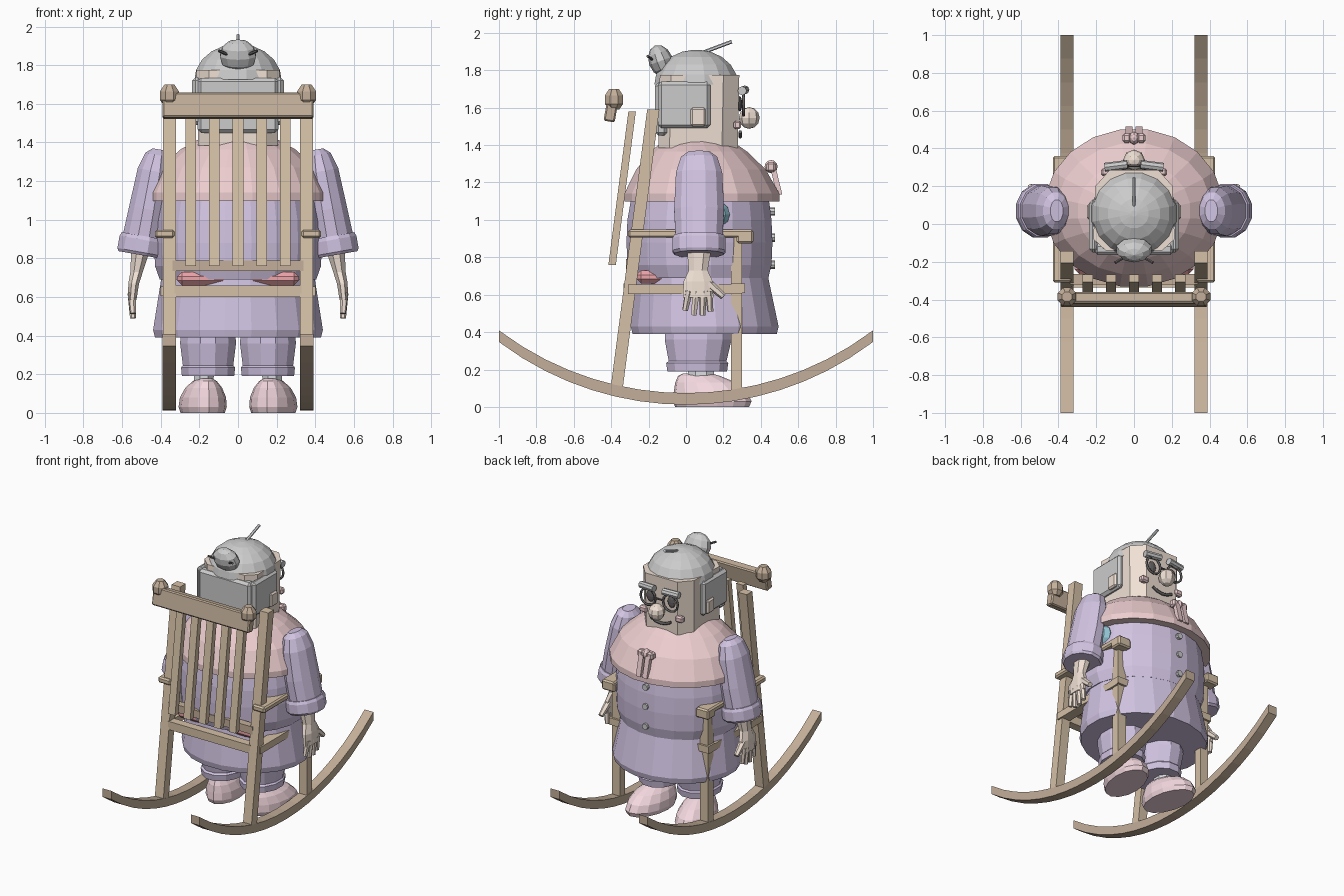
import bpy, bmesh
from math import sin, cos, pi, sqrt, radians
from mathutils import Matrix, Vector

if "Cube" in bpy.data.objects:
    bpy.data.objects.remove(bpy.data.objects["Cube"])

COLORS = {
    "wood": (0.66, 0.53, 0.38), "dark_wood": (0.55, 0.43, 0.32), "lilac": (0.64, 0.55, 0.76),
    "shawl": (0.84, 0.61, 0.62), "slipper": (0.90, 0.69, 0.74), "skin": (0.87, 0.75, 0.66),
    "red": (0.85, 0.38, 0.40), "dark": (0.13, 0.12, 0.12), "hair": (0.75, 0.75, 0.77),
    "teal": (0.30, 0.58, 0.68), "silver": (0.70, 0.71, 0.74), "button": (0.85, 0.85, 0.86),
}
MATS = {}
for key, c in COLORS.items():
    MATS[key] = bpy.data.materials.new(key)
    MATS[key].diffuse_color = (*c, 1)


def finish(name, bm, mat, mirror=False, bevel=0.0):
    if bevel:
        bmesh.ops.bevel(bm, geom=bm.edges[:], offset=bevel, segments=1, affect='EDGES', profile=0.5)
    bmesh.ops.recalc_face_normals(bm, faces=bm.faces[:])
    me = bpy.data.meshes.new(name)
    bm.to_mesh(me)
    bm.free()
    me.materials.append(MATS[mat])
    ob = bpy.data.objects.new(name, me)
    bpy.context.collection.objects.link(ob)
    if mirror:
        m = ob.modifiers.new("mirror", 'MIRROR')
        m.use_mirror_merge = False
    return ob


def box(name, lo, hi, mat, mirror=False, bevel=0.0, rot_x=0.0):
    lo, hi = Vector(lo), Vector(hi)
    bm = bmesh.new()
    bmesh.ops.create_cube(bm, size=1, matrix=Matrix.Translation((lo + hi) / 2)
                          @ Matrix.Rotation(rot_x, 4, 'X') @ Matrix.Diagonal((*(hi - lo), 1)))
    return finish(name, bm, mat, mirror, bevel)


def loft(name, rings, n, mat, mirror=False, mtx=Matrix(), phase=0.5):
    """Stack of capped ellipses, each ring = (x, y, z, rx, ry)."""
    bm = bmesh.new()
    loops = []
    for x, y, z, rx, ry in rings:
        loops.append([bm.verts.new(mtx @ Vector((x + rx * cos(2 * pi * (i + phase) / n),
                                                 y + ry * sin(2 * pi * (i + phase) / n), z)))
                      for i in range(n)])
    for a, b in zip(loops, loops[1:]):
        for i in range(n):
            bm.faces.new((a[i], a[(i + 1) % n], b[(i + 1) % n], b[i]))
    bm.faces.new(loops[0])
    bm.faces.new(loops[-1])
    return finish(name, bm, mat, mirror)


def ball(name, c, r, mat, mirror=False, u=8, v=6, rot_x=0.0):
    bm = bmesh.new()
    bmesh.ops.create_uvsphere(bm, u_segments=u, v_segments=v, radius=1, matrix=Matrix.Translation(c)
                              @ Matrix.Rotation(rot_x, 4, 'X') @ Matrix.Diagonal((*r, 1)))
    return finish(name, bm, mat, mirror)


def beam(name, a, b, w, d, mat, mirror=False):
    """Post leaning in the y-z plane with level ends."""
    bm = bmesh.new()
    ends = [[bm.verts.new(Vector(p) + Vector((sx * w / 2, sy * d / 2, 0)))
             for sx, sy in ((-1, -1), (1, -1), (1, 1), (-1, 1))] for p in (a, b)]
    for i in range(4):
        j = (i + 1) % 4
        bm.faces.new((ends[0][i], ends[0][j], ends[1][j], ends[1][i]))
    bm.faces.new(ends[0])
    bm.faces.new(ends[1])
    return finish(name, bm, mat, mirror)


def rod(name, a, b, r, mat, mirror=False, n=6, r2=None):
    a, b = Vector(a), Vector(b)
    d = b - a
    bm = bmesh.new()
    bmesh.ops.create_cone(bm, cap_ends=True, segments=n, radius1=r, radius2=r2 or r, depth=d.length,
                          matrix=Matrix.Translation((a + b) / 2) @ d.to_track_quat('Z', 'Y').to_matrix().to_4x4())
    return finish(name, bm, mat, mirror)


def wire(name, pts, r, mat, closed=False):
    cu = bpy.data.curves.new(name, 'CURVE')
    cu.dimensions, cu.bevel_depth, cu.bevel_resolution, cu.use_fill_caps = '3D', r, 1, True
    sp = cu.splines.new('POLY')
    sp.points.add(len(pts) - 1)
    for p, q in zip(sp.points, pts):
        p.co = (*q, 1)
    sp.use_cyclic_u = closed
    cu.materials.append(MATS[mat])
    bpy.context.collection.objects.link(bpy.data.objects.new(name, cu))


# --- chair: rockers
bm = bmesh.new()
R, prev = 1.66, None
for i in range(17):
    y = -1 + i / 8
    z = 0.012 + R - sqrt(R * R - y * y)
    sec = [bm.verts.new(p) for p in ((0.32, y, z), (0.39, y, z), (0.39, y, z + 0.062), (0.32, y, z + 0.062))]
    if prev:
        for k in range(4):
            bm.faces.new((prev[k], prev[(k + 1) % 4], sec[(k + 1) % 4], sec[k]))
    if i in (0, 16):
        bm.faces.new(sec)
    prev = sec
finish("rocker", bm, "dark_wood", True)

# --- chair: posts, legs, rails
beam("back_post", (0.355, -0.372, 0.09), (0.355, -0.175, 1.59), 0.068, 0.065, "wood", True)
beam("front_leg", (0.355, 0.27, 0.07), (0.355, 0.27, 0.91), 0.065, 0.06, "wood", True)
box("armrest", (0.33, -0.31, 0.905), (0.43, 0.36, 0.948), "wood", True, 0.01)
box("armrest_front_block", (0.325, 0.27, 0.875), (0.43, 0.36, 0.94), "wood", True, 0.01)
box("seat_side_rail", (0.325, -0.31, 0.605), (0.40, 0.30, 0.655), "wood", True)
box("seat_back_rail", (-0.33, -0.335, 0.60), (0.33, -0.275, 0.66), "wood")
box("seat_front_rail", (-0.40, 0.24, 0.61), (0.40, 0.315, 0.66), "wood")
box("lower_slat_rail", (-0.34, -0.32, 0.735), (0.34, -0.265, 0.79), "dark_wood")
box("seat_cushion", (-0.315, -0.265, 0.66), (0.315, 0.28, 0.73), "red", bevel=0.025)
for i in range(-2, 3):
    beam("back_slat", (0.122 * i, -0.395, 0.76), (0.122 * i, -0.288, 1.58), 0.055, 0.04, "wood")
box("head_rail", (-0.39, -0.43, 1.525), (0.39, -0.37, 1.655), "dark_wood", bevel=0.008, rot_x=radians(-10))
loft("finial", [(0.355, -0.385, z, r, r) for z, r in
                ((1.59, 0.03), (1.62, 0.053), (1.665, 0.053), (1.70, 0.028))], 8, "dark_wood", True)

# --- dress, shawl
loft("skirt", [(0, 0.10, 0.39, 0.435, 0.39), (0, 0.10, 0.43, 0.445, 0.40),
               (0, 0.085, 0.71, 0.40, 0.355)], 20, "lilac")
loft("bodice", [(0, 0.075, 0.69, 0.41, 0.37), (0, 0.072, 0.76, 0.435, 0.39), (0, 0.072, 0.88, 0.44, 0.395),
                (0, 0.072, 1.0, 0.435, 0.39), (0, 0.075, 1.13, 0.41, 0.37)], 20, "lilac")
loft("shawl", [(0, 0.085, 1.097, 0.475, 0.42), (0, 0.085, 1.14, 0.475, 0.42), (0, 0.08, 1.27, 0.41, 0.35),
               (0, 0.07, 1.365, 0.30, 0.26), (0, 0.06, 1.42, 0.20, 0.19)], 20, "shawl")
for z in (0.76, 0.905, 1.045):
    rod("button", (0, 0.44, z), (0, 0.475, z), 0.022, "button", n=8)
ball("side_pouch", (0.40, 0.15, 1.03), (0.05, 0.085, 0.075), "teal")

# --- shawl bow
ball("bow_knot", (0, 0.455, 1.285), (0.028, 0.035, 0.035), "shawl")
box("bow_loop", (0.015, 0.43, 1.255), (0.062, 0.48, 1.31), "shawl", True, 0.012)
beam("bow_tail", (0.026, 0.50, 1.135), (0.026, 0.465, 1.28), 0.036, 0.03, "shawl", True)

# --- arms and hands
arm = Matrix.Translation((0.42, 0.07, 1.30)) @ Matrix.Rotation(radians(-10), 4, 'Y')
loft("sleeve", [(0, 0, z, rx, ry) for z, rx, ry in
                ((0.065, 0.035, 0.06), (0.035, 0.07, 0.10), (-0.05, 0.095, 0.128),
                 (-0.25, 0.105, 0.138), (-0.41, 0.112, 0.13))], 12, "lilac", True, arm)
loft("sleeve_cuff", [(0, 0, z, rx, ry) for z, rx, ry in
                     ((-0.39, 0.12, 0.138), (-0.41, 0.128, 0.147), (-0.475, 0.128, 0.147),
                      (-0.49, 0.12, 0.135))], 12, "lilac", True, arm)
loft("hand", [(0.505, 0.07, 0.84, 0.052, 0.07), (0.525, 0.065, 0.73, 0.035, 0.055),
              (0.54, 0.065, 0.67, 0.03, 0.085), (0.548, 0.065, 0.585, 0.024, 0.088)], 8, "skin", True)
for y, z in ((-0.005, 0.515), (0.042, 0.49), (0.088, 0.49), (0.13, 0.51)):
    rod("finger", (0.55, 0.02 + y * 0.8, 0.62), (0.543, y, z), 0.022, "skin", True, r2=0.016)
rod("thumb", (0.54, 0.12, 0.66), (0.545, 0.20, 0.59), 0.025, "skin", True, r2=0.018)

# --- legs and slippers
loft("bloomer_leg", [(0.155, 0.06, 0.19, 0.14, 0.165), (0.155, 0.06, 0.235, 0.145, 0.172),
                     (0.155, 0.062, 0.245, 0.135, 0.16), (0.155, 0.065, 0.36, 0.15, 0.185),
                     (0.155, 0.065, 0.42, 0.145, 0.18)], 12, "lilac", True)
loft("ankle", [(0.18, 0.08, 0.12, 0.055, 0.075), (0.175, 0.08, 0.21, 0.055, 0.075)], 8, "silver", True)
foot = Matrix.Translation((0.183, 0.14, 0)) @ Matrix.Rotation(radians(-9), 4, 'Z')
loft("slipper", [(0, 0, 0, 0.112, 0.20), (0, 0, 0.03, 0.122, 0.213), (0, -0.01, 0.08, 0.117, 0.198),
                 (0, -0.035, 0.13, 0.093, 0.165), (0, -0.07, 0.165, 0.06, 0.115),
                 (0, -0.08, 0.178, 0.035, 0.08)], 14, "slipper", True, foot)

# --- head and hair
bm = bmesh.new()
pts = [(0.13, 0.285), (0.205, 0.20), (0.215, -0.08), (0.15, -0.14)]
outline = pts + [(-x, y) for x, y in reversed(pts)]
low = [bm.verts.new((x * 0.96, y - 0.008, 1.385)) for x, y in outline]
top = [bm.verts.new((x, y, 1.775)) for x, y in outline]
for i in range(8):
    j = (i + 1) % 8
    bm.faces.new((low[i], low[j], top[j], top[i]))
bm.faces.new(low)
bm.faces.new(top)
finish("head", bm, "skin")
loft("hair_dome", [(0, 0.055, 1.725 + 0.185 * sin(a), 0.23 * cos(a), 0.228 * cos(a))
                   for a in (0, 0.28, 0.6, 0.92, 1.22, 1.5)], 16, "hair")
box("hair_side_panel", (0.19, -0.15, 1.49), (0.237, 0.13, 1.74), "hair", True, 0.018)
box("hair_back_panel", (-0.21, -0.165, 1.45), (0.21, -0.10, 1.735), "hair", bevel=0.018)
box("ear", (0.22, 0.025, 1.50), (0.25, 0.105, 1.60), "skin", True, 0.01)
ball("hair_bun", (0, -0.135, 1.85), (0.098, 0.065, 0.088), "hair", u=10, rot_x=radians(20))
rod("bun_pin", (0.04, -0.17, 1.85), (0.10, -0.205, 1.875), 0.008, "dark", True)
rod("hair_spike", (0, 0.09, 1.895), (0, 0.245, 1.953), 0.01, "silver")

# --- face
ball("nose", (0, 0.338, 1.545), (0.058, 0.056, 0.058), "skin")
box("cheek", (0.115, 0.255, 1.485), (0.175, 0.295, 1.53), "shawl", True, 0.01)
ball("eye", (0.085, 0.288, 1.62), (0.032, 0.012, 0.042), "dark", True)
for s in (-1, 1):
    wire("glasses_rim", [(s * 0.09 + 0.06 * cos(k * pi / 6), 0.308, 1.62 + 0.06 * sin(k * pi / 6))
                         for k in range(12)], 0.008, "dark", True)
    rod("eyebrow", (s * 0.035, 0.315, 1.695), (s * 0.155, 0.30, 1.69), 0.024, "hair", n=8)
rod("glasses_bridge", (-0.03, 0.308, 1.625), (0.03, 0.308, 1.625), 0.007, "dark")
wire("smile", [(0.08 * t, 0.29, 1.445 + 0.025 * t * t) for t in (-1, -0.5, 0, 0.5, 1)], 0.01, "dark")

for m in bpy.data.materials:
    if m.users and not m.is_grease_pencil:
        m.use_nodes = True
        m.node_tree.nodes["Principled BSDF"].inputs["Base Color"].default_value = m.diffuse_color
